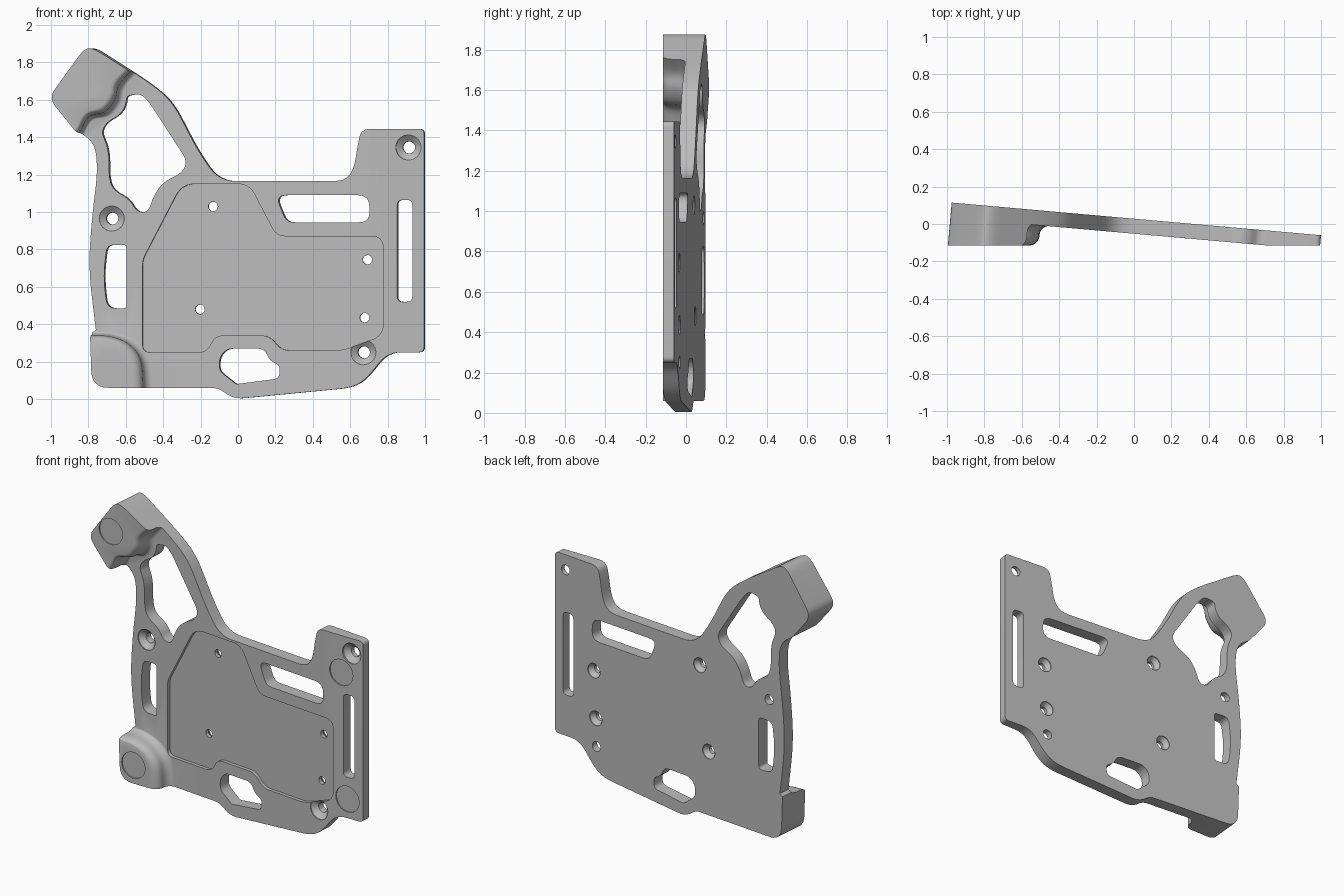
import bpy
import bmesh
from math import cos, sin, pi
from mathutils import Vector

if "Cube" in bpy.data.objects:
    bpy.data.objects.remove(bpy.data.objects["Cube"], do_unlink=True)

FLAT = -0.115                    # plane of the mounting feet
THICK = 0.08                     # plate thickness
SLOPE = 0.0884                   # tilt of the plate in plan
NORMAL = Vector((SLOPE, 1, 0)).normalized()


def front_y(x):
    """Front surface of the tilted plate."""
    return -0.052 - SLOPE * x


def at(x, z, depth):
    """Point at a depth behind the front surface, along the plate normal."""
    return Vector((x, front_y(x), z)) + NORMAL * depth


def loft(name, rings):
    """Closed solid skinned through equal-length rings."""
    bm = bmesh.new()
    rows = [[bm.verts.new(p) for p in ring] for ring in rings]
    for low, high in zip(rows, rows[1:]):
        for i in range(len(low)):
            bm.faces.new((low[i - 1], low[i], high[i], high[i - 1]))
    bm.faces.new(rows[0])
    bm.faces.new(rows[-1])
    bmesh.ops.recalc_face_normals(bm, faces=bm.faces)
    mesh = bpy.data.meshes.new(name)
    bm.to_mesh(mesh)
    bm.free()
    obj = bpy.data.objects.new(name, mesh)
    bpy.context.collection.objects.link(obj)
    return obj


def rounded(corners, steps=6):
    """Polygon in hundredths (x, z, rounding length) with softened corners."""
    result = []
    for i, (x, z, soft) in enumerate(corners):
        here = Vector((x, z))
        before = Vector(corners[i - 1][:2]) - here
        after = Vector(corners[(i + 1) % len(corners)][:2]) - here
        if not soft:
            result.append(here / 100)
            continue
        start = here + before.normalized() * min(soft, before.length * 0.48)
        end = here + after.normalized() * min(soft, after.length * 0.48)
        for k in range(steps + 1):
            t = k / steps
            curve = start * (1 - t) ** 2 + here * 2 * t * (1 - t) + end * t * t
            result.append(curve / 100)
    return result


def prism(name, corners, near, far):
    shape = rounded(corners)
    return loft(name, [[at(p.x, p.y, d) for p in shape] for d in (near, far)])


def bore(name, x, z, profile, sides=32):
    """Turned cutter along the plate normal, from (depth, radius) pairs."""
    angles = [2 * pi * k / sides for k in range(sides)]
    return loft(name, [[at(x + r * cos(a), z + r * sin(a), d) for a in angles]
                       for d, r in profile])


def smooth_path(points, steps=4):
    """Catmull-Rom path through points given in hundredths."""
    pts = [Vector(p) / 100 for p in points]
    pts = [pts[0] * 2 - pts[1]] + pts + [pts[-1] * 2 - pts[-2]]
    path = []
    for a, b, c, d in zip(pts, pts[1:], pts[2:], pts[3:]):
        for k in range(steps):
            t = k / steps
            path.append((b * 2 + (c - a) * t + (a * 2 - b * 5 + c * 4 - d) * t ** 2
                         + (b * 3 - a - c * 3 + d) * t ** 3) / 2)
    return path + [pts[-2]]


def foot(name, crest, base, outside, steps=6):
    """Raised foot with an S-shaped flank between the crest and base paths."""
    crest, base = smooth_path(crest), smooth_path(base)
    outer = [Vector(p) / 100 for p in outside]
    quarter = [pi / 2 * k / steps for k in range(steps + 1)]
    flank = [(sin(a) / 2, (1 - cos(a)) / 2) for a in quarter]
    flank += [(1 - cos(a) / 2, (1 + sin(a)) / 2) for a in quarter[1:]]
    rings = []
    for across, drop in flank:
        ring = [c.lerp(b, across) for c, b in zip(crest, base)] + outer
        rings.append([(p.x, FLAT + (front_y(p.x) + 0.001 - FLAT) * drop, p.y)
                      for p in ring])
    rings.append([(p.x, front_y(p.x) + 0.03, p.y) for p in base + outer])
    return loft(name, rings)


def combine(target, tool, operation):
    """Apply a boolean and discard the tool."""
    tool.hide_render = True
    mod = target.modifiers.new("cut", "BOOLEAN")
    mod.operation = operation
    mod.solver = "EXACT"
    mod.object = tool
    bpy.context.view_layer.objects.active = target
    bpy.ops.object.modifier_apply(modifier=mod.name)
    bpy.data.objects.remove(tool, do_unlink=True)


# Tilted slab, flattened where it reaches the foot plane
edge = (FLAT + 0.052) / -SLOPE
back = THICK / NORMAL.y
section = [(-1.3, front_y(-1.3)), (edge, FLAT), (1.3, FLAT),
           (1.3, front_y(1.3) + back), (-1.3, front_y(-1.3) + back)]
plate = loft("mounting_plate", [[(x, y, z) for x, y in section] for z in (-0.3, 2.3)])

# Raised feet at the upper arm and the lower corner
combine(plate, foot("upper_foot",
    [(-91, 138), (-87, 144), (-82, 153), (-74, 156), (-69, 163), (-67, 170), (-58, 179), (-48, 190)],
    [(-83, 137), (-81, 143), (-77, 149), (-68, 151), (-62, 158), (-60, 166), (-55, 173), (-44, 183)],
    [(-40, 220), (-120, 220), (-120, 130)]), "UNION")
combine(plate, foot("lower_foot",
    [(-90, 32), (-78, 32), (-69, 31), (-62, 27), (-57, 19), (-56, 6), (-56, -10)],
    [(-90, 36), (-78, 36), (-67, 36), (-55, 32), (-47, 23), (-45, 6), (-45, -10)],
    [(-50, -20), (-110, -20)]), "UNION")

# Outer silhouette
outline = [
    (-2, 0, 5), (-11, 6, 3), (-77, 6, 9), (-78, 35.5, 0), (-76, 37, 0),
    (-80, 70, 15), (-78, 98, 12), (-75, 122, 10), (-76.5, 137, 8), (-86, 143.5, 1),
    (-100, 161, 6), (-81, 187.5, 6), (-76, 187.5, 5), (-47, 169, 10), (-35, 159, 10),
    (-21, 132, 10), (-10, 116.5, 9), (57, 116.5, 7), (62, 123, 6), (64, 136, 6),
    (66, 144.5, 5), (99.3, 144.5, 3), (99.3, 25, 3), (80, 25, 7), (68, 10, 8), (60, 6, 6)]
combine(plate, prism("outline", outline, -0.5, 0.4), "INTERSECT")

# Shallow front recess
recess = [
    (-51, 25, 4), (-51, 74.5, 3), (-30, 115, 7), (6, 115, 6), (20.5, 87, 5),
    (77.5, 87, 6), (77.5, 34, 6), (56, 26, 5), (23, 26, 5), (17, 34, 5),
    (-12, 34, 4), (-17, 25, 4)]
combine(plate, prism("recess", recess, -0.2, 0.022), "DIFFERENCE")

# Through openings
openings = {
    "arm_opening": [
        (-73, 143, 3), (-70, 148, 3), (-63, 152, 4), (-60, 157, 3), (-59.5, 162, 2),
        (-52, 163.5, 4), (-47, 158, 5), (-27, 127, 5), (-30, 121, 4), (-40, 116, 5),
        (-45, 109, 5), (-48, 100, 4), (-54, 100, 4), (-58, 107, 5), (-67, 112, 5),
        (-69, 119, 5), (-69, 133, 6)],
    "left_slot": [(-70, 82.5, 4), (-59.5, 82.5, 2), (-59.5, 48.5, 2), (-70, 48.5, 5), (-72, 66, 14)],
    "top_slot": [(20, 109, 6), (70, 109, 6), (70.5, 94.5, 6), (26, 94.5, 4)],
    "right_slot": [(85, 106.5, 3), (93, 106.5, 3), (93, 52, 3), (85, 52, 3)],
    "bottom_opening": [
        (-6, 27, 4), (14, 27, 4), (17, 20.5, 3), (22.5, 18, 3), (22, 11, 3),
        (-1, 8, 1), (-10, 15, 3), (-10, 22, 3)]}
for name, corners in openings.items():
    combine(plate, prism(name, corners, -0.4, 0.4), "DIFFERENCE")

# Screw holes countersunk from the front
for x, z in ((-0.675, 0.965), (0.91, 1.345), (0.67, 0.25)):
    top = max(0, FLAT - front_y(x))
    combine(plate, bore("front_screw_hole", x, z,
            [(top - 0.08, 0.067), (top + 0.006, 0.067), (top + 0.035, 0.032), (0.2, 0.032)]),
            "DIFFERENCE")

# Small holes countersunk from the back
for x, z in ((-0.135, 1.03), (0.69, 0.745), (-0.205, 0.48), (0.675, 0.435)):
    combine(plate, bore("back_screw_hole", x, z,
            [(-0.1, 0.025), (0.045, 0.025), (0.075, 0.048), (0.2, 0.048)]), "DIFFERENCE")

# Round pad seats on the flat feet
for x, z in ((-0.85, 1.68), (-0.685, 0.18), (0.835, 1.2), (0.88, 0.375)):
    angles = [2 * pi * k / 40 for k in range(40)]
    seat = loft("pad_seat", [[(x + 0.085 * cos(a), y, z + 0.085 * sin(a)) for a in angles]
                             for y in (FLAT - 0.1, FLAT + 0.008)])
    combine(plate, seat, "DIFFERENCE")

# Single grey finish
grey = bpy.data.materials.new("plain grey")
grey.use_nodes = True
colour = (0.5, 0.5, 0.5, 1)
grey.diffuse_color = colour
grey.node_tree.nodes["Principled BSDF"].inputs["Base Color"].default_value = colour
plate.data.materials.clear()
plate.data.materials.append(grey)

bpy.ops.object.select_all(action="DESELECT")
plate.select_set(True)
bpy.context.view_layer.objects.active = plate
bpy.ops.object.shade_smooth_by_angle(angle=pi / 6)
